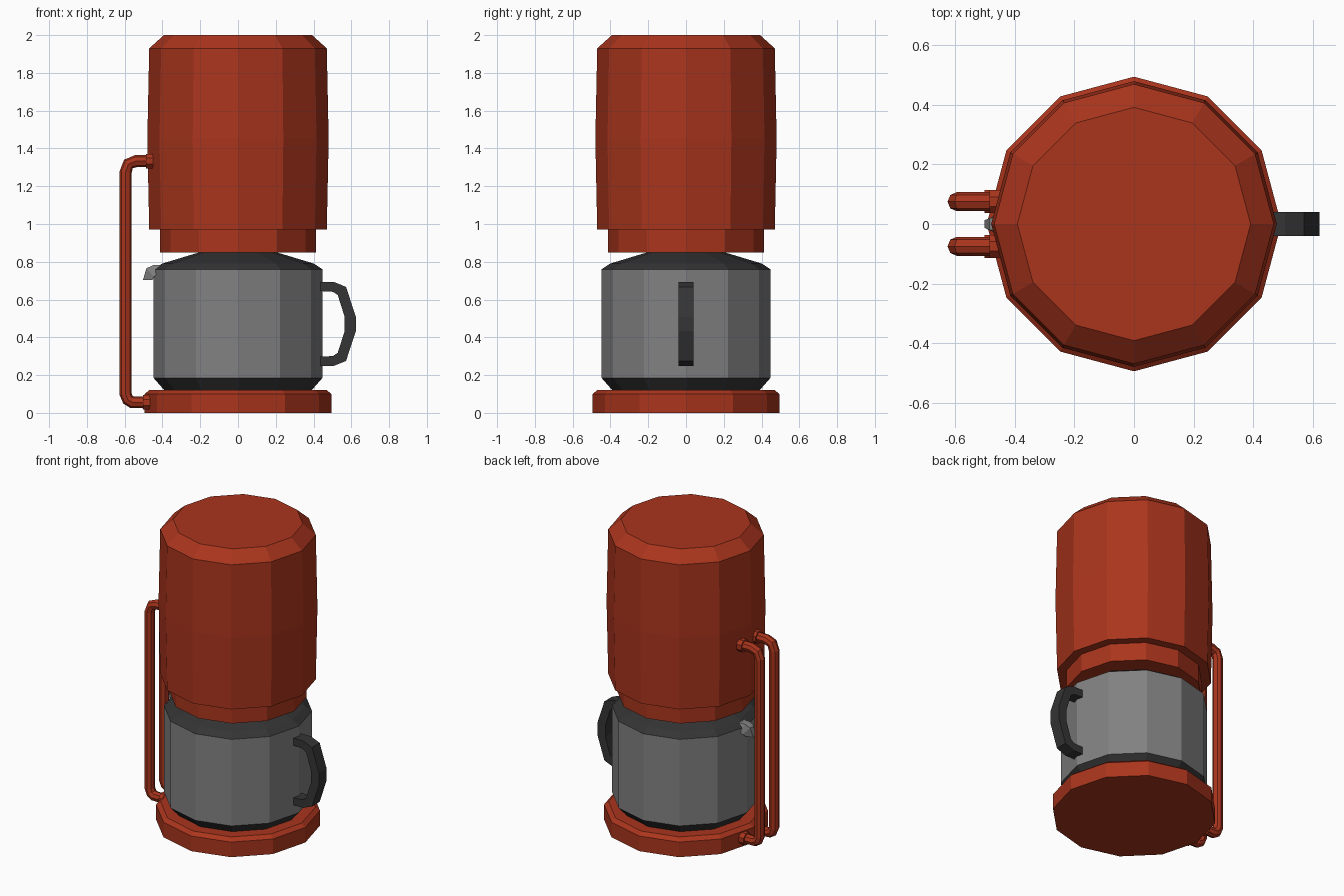
import bpy, bmesh
from math import cos, sin, pi
from mathutils import Matrix

if "Cube" in bpy.data.objects:
    bpy.data.objects.remove(bpy.data.objects["Cube"])


def material(name, rgb):
    m = bpy.data.materials.new(name)
    m.diffuse_color = (*rgb, 1)
    m.use_nodes = True
    m.node_tree.nodes["Principled BSDF"].inputs["Base Color"].default_value = m.diffuse_color
    return m


RED = material("red_enamel", (0.40, 0.035, 0.012))
DARK = material("dark_plastic", (0.035, 0.035, 0.035))
STEEL = material("steel", (0.22, 0.22, 0.22))


def finish(name, bm, mat):
    bmesh.ops.recalc_face_normals(bm, faces=bm.faces)
    me = bpy.data.meshes.new(name)
    bm.to_mesh(me)
    bm.free()
    me.materials.append(mat)
    ob = bpy.data.objects.new(name, me)
    bpy.context.collection.objects.link(ob)
    return ob


def loft(name, rings, mat):
    """Bridge equal-length closed rings and cap both ends."""
    bm = bmesh.new()
    rows = [[bm.verts.new(p) for p in ring] for ring in rings]
    n = len(rows[0])
    for a, b in zip(rows, rows[1:]):
        for i in range(n):
            j = (i + 1) % n
            bm.faces.new((a[i], a[j], b[j], b[i]))
    bm.faces.new(rows[0])
    bm.faces.new(rows[-1])
    return finish(name, bm, mat)


def lathe(name, profile, mat, sides=12):
    """Turn (radius, z) points around the vertical axis."""
    return loft(name, [[(r * cos(2 * pi * i / sides), r * sin(2 * pi * i / sides), z)
                        for i in range(sides)] for r, z in profile], mat)


# Round turned parts, bottom to top
lathe("base", [(0.495, 0), (0.495, 0.1), (0.468, 0.122)], RED)
lathe("pot_foot", [(0.39, 0.12), (0.447, 0.185)], DARK)
lathe("pot", [(0.447, 0.185), (0.447, 0.76)], STEEL)
lathe("pot_lid", [(0.447, 0.76), (0.403, 0.79), (0.205, 0.85)], DARK)
lathe("upper_body", [(0.413, 0.85), (0.413, 0.97), (0.47, 0.97), (0.48, 1.45),
                     (0.47, 1.93), (0.392, 2.0)], RED)

# Pot handle: side outline given for the upper half, mirrored about its middle
MID = 0.471
outer = [(0.432, 0.693), (0.508, 0.693), (0.572, 0.667), (0.624, 0.508)]
inner = [(0.432, 0.645), (0.502, 0.641), (0.528, 0.624), (0.565, 0.508)]


def full(half):
    return half + [(x, 2 * MID - z) for x, z in reversed(half)]


loft("pot_handle", [[(xo, -0.04, zo), (xo, 0.04, zo), (xi, 0.04, zi), (xi, -0.04, zi)]
                    for (xo, zo), (xi, zi) in zip(full(outer), full(inner))], DARK)

# Pouring spout: tapering lip that curves downward (top x, z, bottom x, z, half width)
spout = [(-0.41, 0.783, -0.41, 0.735, 0.055), (-0.45, 0.782, -0.43, 0.73, 0.05),
         (-0.485, 0.765, -0.445, 0.72, 0.04), (-0.503, 0.704, -0.452, 0.704, 0.025)]
loft("pot_spout", [[(xt, -w * 0.5, zt), (xt, w * 0.5, zt), (xb, w, zb), (xb, -w, zb)]
                   for xt, zt, xb, zb, w in spout], STEEL)

# Two bent pipes joining base and upper body, with collars at both ends
path = [(-0.44, 1.333), (-0.54, 1.333), (-0.58, 1.318), (-0.595, 1.275),
        (-0.595, 0.1), (-0.583, 0.07), (-0.56, 0.056), (-0.45, 0.056)]
for side, y in (("back", 0.075), ("front", -0.075)):
    cu = bpy.data.curves.new(side + "_pipe", "CURVE")
    cu.dimensions = "3D"
    cu.bevel_depth = 0.032
    cu.bevel_resolution = 2
    cu.use_fill_caps = True
    sp = cu.splines.new("POLY")
    sp.points.add(len(path) - 1)
    for p, (x, z) in zip(sp.points, path):
        p.co = (x, y, z, 1)
    sp.use_smooth = False
    cu.materials.append(RED)
    pipe = bpy.data.objects.new(side + "_pipe", cu)
    bpy.context.collection.objects.link(pipe)
    bpy.ops.object.select_all(action="DESELECT")
    pipe.select_set(True)
    bpy.context.view_layer.objects.active = pipe
    bpy.ops.object.convert(target="MESH")
    for end, x, z in (("upper", -0.468, 1.333), ("lower", -0.485, 0.056)):
        bm = bmesh.new()
        bmesh.ops.create_cone(bm, cap_ends=True, segments=8, radius1=0.042, radius2=0.042,
                              depth=0.036, matrix=Matrix.Translation((x, y, z))
                              @ Matrix.Rotation(pi / 2, 4, "Y") @ Matrix.Rotation(pi / 8, 4, "Z"))
        finish(f"{side}_pipe_{end}_collar", bm, RED)
